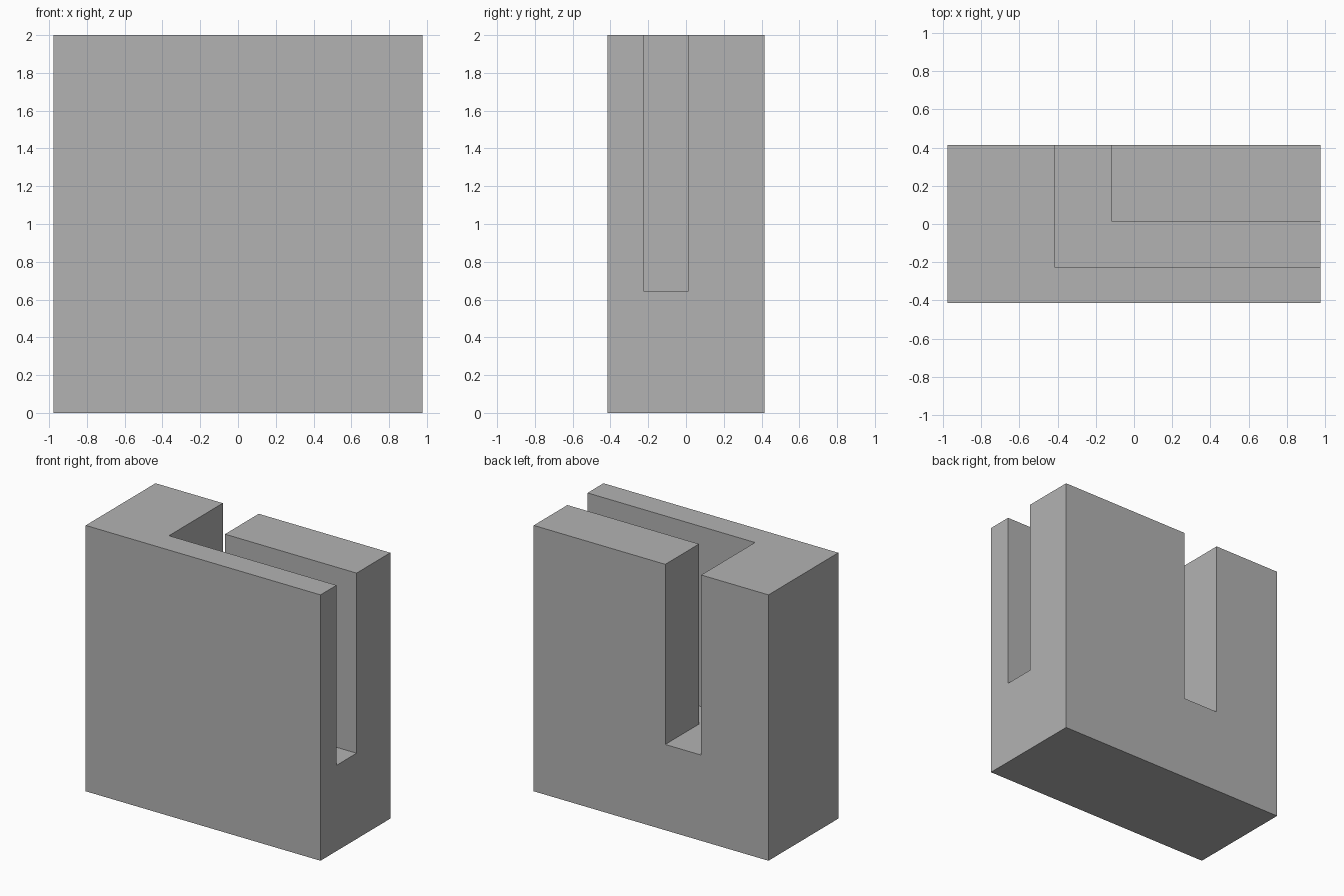
import bpy
import bmesh

default = bpy.data.objects.get("Cube")
if default:
    bpy.data.objects.remove(default, do_unlink=True)

# Overall size and the channel floor height
HALF_X, HALF_Y, HEIGHT, FLOOR = 0.977, 0.415, 2.0, 0.645
OVER = 0.2

grey = bpy.data.materials.new("plain grey")
grey.use_nodes = True
COLOUR = (0.45, 0.45, 0.45, 1)
grey.diffuse_color = COLOUR
grey.node_tree.nodes["Principled BSDF"].inputs["Base Color"].default_value = COLOUR


def prism(name, outline, bottom, top):
    """Extrude a flat xy outline from bottom to top."""
    bm = bmesh.new()
    face = bm.faces.new([bm.verts.new((x, y, bottom)) for x, y in outline])
    extruded = bmesh.ops.extrude_face_region(bm, geom=[face])["geom"]
    raised = [v for v in extruded if isinstance(v, bmesh.types.BMVert)]
    bmesh.ops.translate(bm, verts=raised, vec=(0, 0, top - bottom))
    bmesh.ops.recalc_face_normals(bm, faces=bm.faces)
    mesh = bpy.data.meshes.new(name)
    bm.to_mesh(mesh)
    bm.free()
    mesh.materials.append(grey)
    obj = bpy.data.objects.new(name, mesh)
    bpy.context.collection.objects.link(obj)
    return obj


# Solid block
block = prism("slotted_block",
              [(-HALF_X, -HALF_Y), (HALF_X, -HALF_Y),
               (HALF_X, HALF_Y), (-HALF_X, HALF_Y)], 0, HEIGHT)

# L-shaped channel, open at the top, the back and the left end
x_outer, x_inner, y_front, y_rear = -0.417, -0.118, -0.225, 0.014
end_x, end_y = HALF_X + OVER, HALF_Y + OVER
channel = prism("channel_cutter",
                [(x_outer, y_front), (end_x, y_front), (end_x, y_rear),
                 (x_inner, y_rear), (x_inner, end_y), (x_outer, end_y)],
                FLOOR, HEIGHT + OVER)

# Cut the channel, then remove the cutter
cut = block.modifiers.new("channel", 'BOOLEAN')
cut.operation = 'DIFFERENCE'
cut.solver = 'EXACT'
cut.object = channel
bpy.context.view_layer.objects.active = block
block.select_set(True)
bpy.ops.object.modifier_apply(modifier=cut.name)
bpy.data.objects.remove(channel, do_unlink=True)
